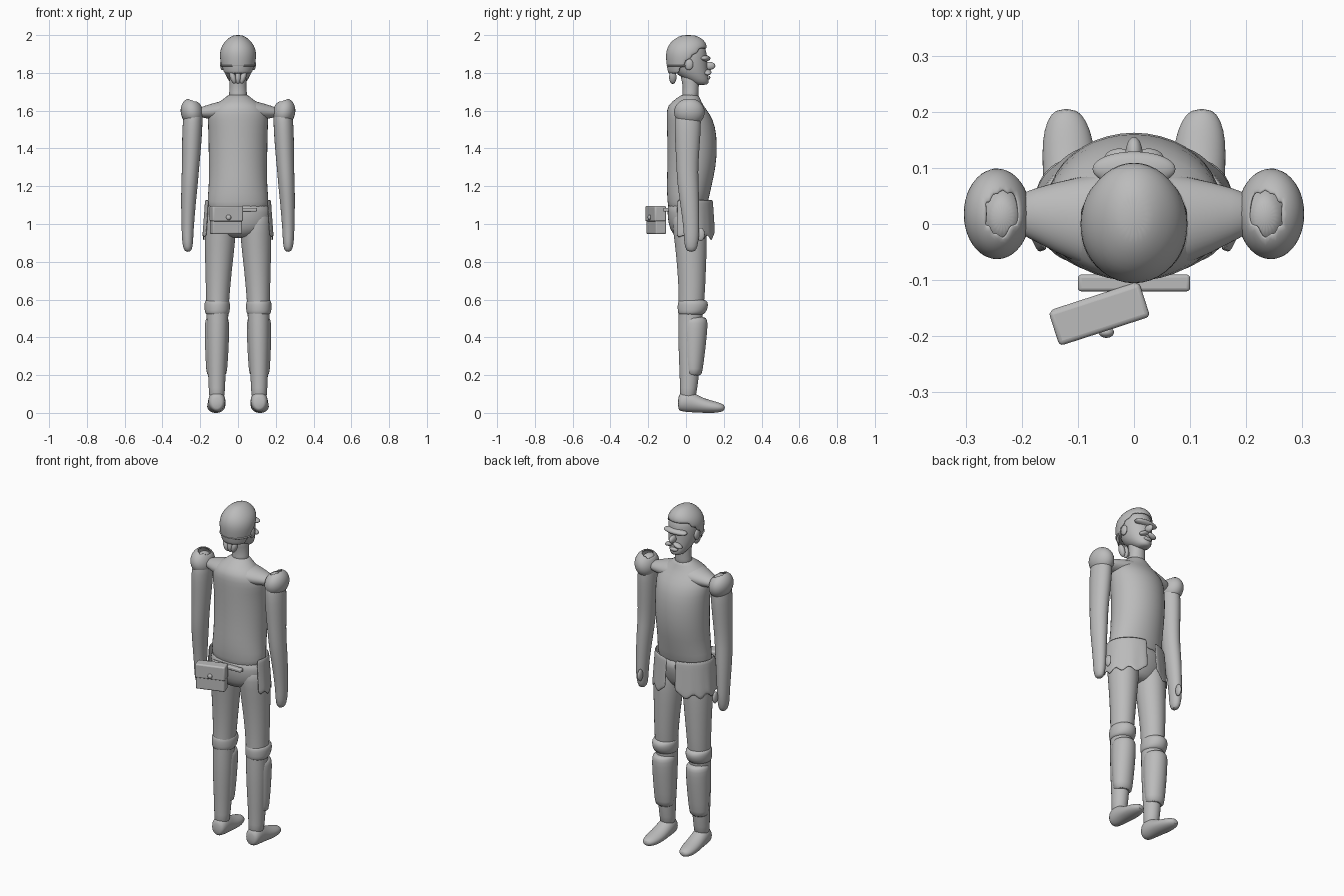
import bpy, bmesh, math
from mathutils import Vector, Matrix

cube = bpy.data.objects.get("Cube")
if cube:
    bpy.data.objects.remove(cube, do_unlink=True)

grey = bpy.data.materials.new("plain grey")
grey.use_nodes = True
colour = (0.5, 0.5, 0.5, 1)
grey.diffuse_color = colour
grey.node_tree.nodes["Principled BSDF"].inputs["Base Color"].default_value = colour


def finish(name, bm, subdivide=1, thickness=0, bevel=0):
    """Turn a bmesh into a smooth shaded object with optional modifiers."""
    bmesh.ops.recalc_face_normals(bm, faces=bm.faces)
    mesh = bpy.data.meshes.new(name)
    bm.to_mesh(mesh)
    bm.free()
    mesh.materials.append(grey)
    obj = bpy.data.objects.new(name, mesh)
    bpy.context.collection.objects.link(obj)
    bpy.ops.object.select_all(action='DESELECT')
    obj.select_set(True)
    bpy.context.view_layer.objects.active = obj
    bpy.ops.object.shade_smooth_by_angle(angle=math.radians(60))
    if thickness:
        solid = obj.modifiers.new("thickness", 'SOLIDIFY')
        solid.thickness = thickness
    if bevel:
        edge = obj.modifiers.new("soft edges", 'BEVEL')
        edge.width = bevel
        edge.segments = 3
    if subdivide:
        sub = obj.modifiers.new("smooth", 'SUBSURF')
        sub.levels = sub.render_levels = subdivide
    return obj


def loft(name, axis, sections, side=1, keep=None, thickness=0, count=20):
    """Skin ellipses given as (position, centre, half width, low, high)."""
    bm = bmesh.new()
    rings = []
    for t, centre, half, low, high in sections:
        ring = []
        for i in range(count):
            angle = math.tau * i / count
            a = side * centre + half * math.cos(angle)
            b = (low + high) / 2 + (high - low) / 2 * math.sin(angle)
            place = {'x': (side * t, a, b), 'y': (a, t, b), 'z': (a, b, t)}[axis]
            ring.append(bm.verts.new(place))
        rings.append(ring)
    for lower, upper in zip(rings, rings[1:]):
        for i in range(count):
            j = (i + 1) % count
            bm.faces.new((lower[i], lower[j], upper[j], upper[i]))
    bm.faces.new(rings[0])
    bm.faces.new(rings[-1])
    if keep:
        drop = [f for f in bm.faces if not keep(f.calc_center_median())]
        bmesh.ops.delete(bm, geom=drop, context='FACES')
    return finish(name, bm, thickness=thickness)


def ball(name, centre, radii, keep=None, thickness=0, tilt=0):
    bm = bmesh.new()
    bmesh.ops.create_uvsphere(bm, u_segments=20, v_segments=12, radius=1)
    shape = (Matrix.Translation(centre) @ Matrix.Rotation(tilt, 4, 'Y')
             @ Matrix.Diagonal((*radii, 1)))
    bm.transform(shape)
    if keep:
        drop = [f for f in bm.faces if not keep(f.calc_center_median())]
        bmesh.ops.delete(bm, geom=drop, context='FACES')
    return finish(name, bm, thickness=thickness)


def box(name, centre, size, turn=0, bevel=0.008):
    bm = bmesh.new()
    bmesh.ops.create_cube(bm, size=1)
    bm.transform(Matrix.Translation(centre) @ Matrix.Rotation(turn, 4, 'Z')
                 @ Matrix.Diagonal((*size, 1)))
    return finish(name, bm, subdivide=0, bevel=bevel)


# Torso, shoulder yoke, pelvis and neck
loft("torso", 'z', [
    (1.03, 0, .16, -.09, .09), (1.12, 0, .166, -.1, .12), (1.2, 0, .156, -.104, .136),
    (1.3, 0, .156, -.1, .16), (1.42, 0, .158, -.1, .168), (1.52, 0, .16, -.103, .157),
    (1.58, 0, .165, -.104, .13), (1.63, 0, .13, -.1, .09), (1.665, 0, .07, -.05, .075),
    (1.69, 0, .05, -.02, .065)])
loft("shoulder_yoke", 'x', [
    (-.22, .018, .03, 1.57, 1.61), (-.18, .018, .046, 1.56, 1.625),
    (-.1, .006, .08, 1.55, 1.65), (0, 0, .1, 1.55, 1.67), (.1, .006, .08, 1.55, 1.65),
    (.18, .018, .046, 1.56, 1.625), (.22, .018, .03, 1.57, 1.61)])
loft("pelvis", 'z', [
    (.925, 0, .06, -.04, .06), (.95, 0, .13, -.075, .09), (1.0, 0, .17, -.095, .11),
    (1.06, 0, .175, -.1, .125), (1.13, 0, .165, -.1, .13)])
loft("neck", 'z', [
    (1.64, 0, .055, -.03, .07), (1.7, 0, .046, -.015, .066),
    (1.75, 0, .044, -.02, .07), (1.82, 0, .05, -.04, .07)])

# Head with hair shell
loft("face", 'z', [
    (1.735, 0, .025, .05, .11), (1.75, 0, .045, .02, .125), (1.79, 0, .068, -.05, .118),
    (1.83, 0, .08, -.075, .115), (1.88, 0, .085, -.085, .112), (1.93, 0, .083, -.08, .108),
    (1.965, 0, .05, -.05, .08)])
loft("hair", 'z', [
    (1.775, 0, .06, -.08, .06), (1.795, 0, .08, -.095, .08), (1.83, 0, .09, -.102, .09),
    (1.87, 0, .096, -.107, .1), (1.9, 0, .098, -.108, .108), (1.93, 0, .093, -.102, .113),
    (1.96, 0, .077, -.085, .108), (1.985, 0, .05, -.055, .082), (2.001, 0, .022, -.02, .045)],
    keep=lambda c: c.z > 1.79 + max(0, min(c.y + .05, .13)) * 1.15, thickness=.008)
ball("hair_band", (0, -.015, 1.838), (.096, .09, .012), keep=lambda c: c.y < .02)
for i in (-1, 0, 1):
    ball("nape_tuft", (i * .027, -.07, 1.777), (.016, .02, .036), tilt=i * .3)
ball("brow", (0, .098, 1.877), (.076, .032, .018))
ball("nose", (0, .122, 1.837), (.016, .034, .022))
ball("lips", (0, .115, 1.775), (.026, .014, .012))
for s in (1, -1):
    ball("moustache", (s * .026, .115, 1.803), (.03, .02, .013), tilt=s * .35)
    ball("ear", (s * .083, .015, 1.845), (.012, .024, .03))


def skirt_panel(name, side):
    """Curved hanging cloth on one side, with a wavy lower edge."""
    bm = bmesh.new()
    columns, rows = 14, 5
    grid = []
    for i in range(columns + 1):
        angle = math.radians(9 + 105 * i / columns)
        low = .925 + .02 * math.sin(i * 1.7) + (.03 if i in (0, columns) else 0)
        line = []
        for j in range(rows + 1):
            k = j / rows
            flare = .94 + .08 * k + .015 * k * math.sin(i * 2.2)
            line.append(bm.verts.new((side * .186 * flare * math.sin(angle),
                                      .008 + .146 * flare * math.cos(angle),
                                      1.13 + (low - 1.13) * k)))
        grid.append(line)
    for a, b in zip(grid, grid[1:]):
        for j in range(rows):
            bm.faces.new((a[j], b[j], b[j + 1], a[j + 1]))
    return finish(name, bm, thickness=.008)


for s, label in ((1, "left_"), (-1, "right_")):
    skirt_panel(label + "skirt_panel", s)

    # Arm, hand and open shoulder guard
    loft(label + "arm", 'z', [
        (.852, .265, .014, .01, .045), (.875, .266, .027, -.008, .062),
        (.94, .267, .031, -.012, .07), (.99, .266, .033, -.015, .07),
        (1.1, .263, .039, -.03, .07), (1.2, .257, .044, -.045, .068),
        (1.27, .253, .045, -.05, .064), (1.38, .247, .05, -.055, .07),
        (1.5, .242, .054, -.062, .08), (1.58, .238, .052, -.06, .08),
        (1.63, .234, .036, -.035, .06), (1.65, .234, .018, -.01, .035)], s)
    ball(label + "thumb", (s * .247, .078, .945), (.012, .022, .035))
    ball(label + "shoulder_guard", (s * .244, .018, 1.592), (.06, .083, .075),
         keep=lambda c: (abs(c.x) - .235) ** 2 * 1.6 + (c.y - .02) ** 2 > .0016 or c.z < 1.6,
         thickness=.008, tilt=s * .25)

    # Leg, knee band and shin guard
    loft(label + "leg", 'z', [
        (.06, .112, .042, -.035, .05), (.13, .112, .043, -.032, .06),
        (.22, .112, .048, -.035, .072), (.38, .11, .056, -.042, .08),
        (.5, .109, .057, -.042, .085), (.6, .108, .062, -.038, .1),
        (.75, .103, .07, -.045, .106), (.9, .096, .082, -.06, .112),
        (1.0, .094, .084, -.075, .11), (1.08, .09, .075, -.07, .09)], s)
    loft(label + "knee_band", 'z', [
        (.515, .11, .058, -.038, .085), (.53, .11, .066, -.044, .105),
        (.56, .11, .069, -.046, .118), (.585, .11, .068, -.044, .118),
        (.605, .109, .06, -.036, .1)], s)
    loft(label + "shin_guard", 'z', [
        (.195, .113, .05, .0, .08), (.215, .113, .056, -.01, .088),
        (.35, .112, .064, -.02, .105), (.46, .111, .066, -.024, .116),
        (.495, .111, .063, -.02, .113), (.51, .11, .05, -.01, .1)], s)

    # Foot
    loft(label + "foot", 'y', [
        (-.043, .112, .026, .02, .08), (-.03, .112, .042, .008, .11),
        (.01, .112, .047, .003, .125), (.05, .113, .047, .002, .1),
        (.1, .115, .049, -.001, .075), (.15, .118, .046, -.001, .062),
        (.185, .12, .036, .004, .052), (.206, .121, .018, .014, .04)], s)

# Belt pouch on the -y side, turned outward
turn = math.radians(-18) * -1
middle = Vector((-.063, -.157, 1.02))
outward = Matrix.Rotation(turn, 3, 'Z') @ Vector((0, -1, 0))
box("pouch", middle, (.165, .06, .148), turn)
box("pouch_flap", middle + outward * .004 + Vector((0, 0, .035)), (.17, .064, .082), turn)
ball("pouch_button", middle + outward * .038 + Vector((.002, 0, .015)), (.014, .01, .014))
box("pouch_strap", (0, -.105, 1.075), (.2, .03, .02), 0, .006)
